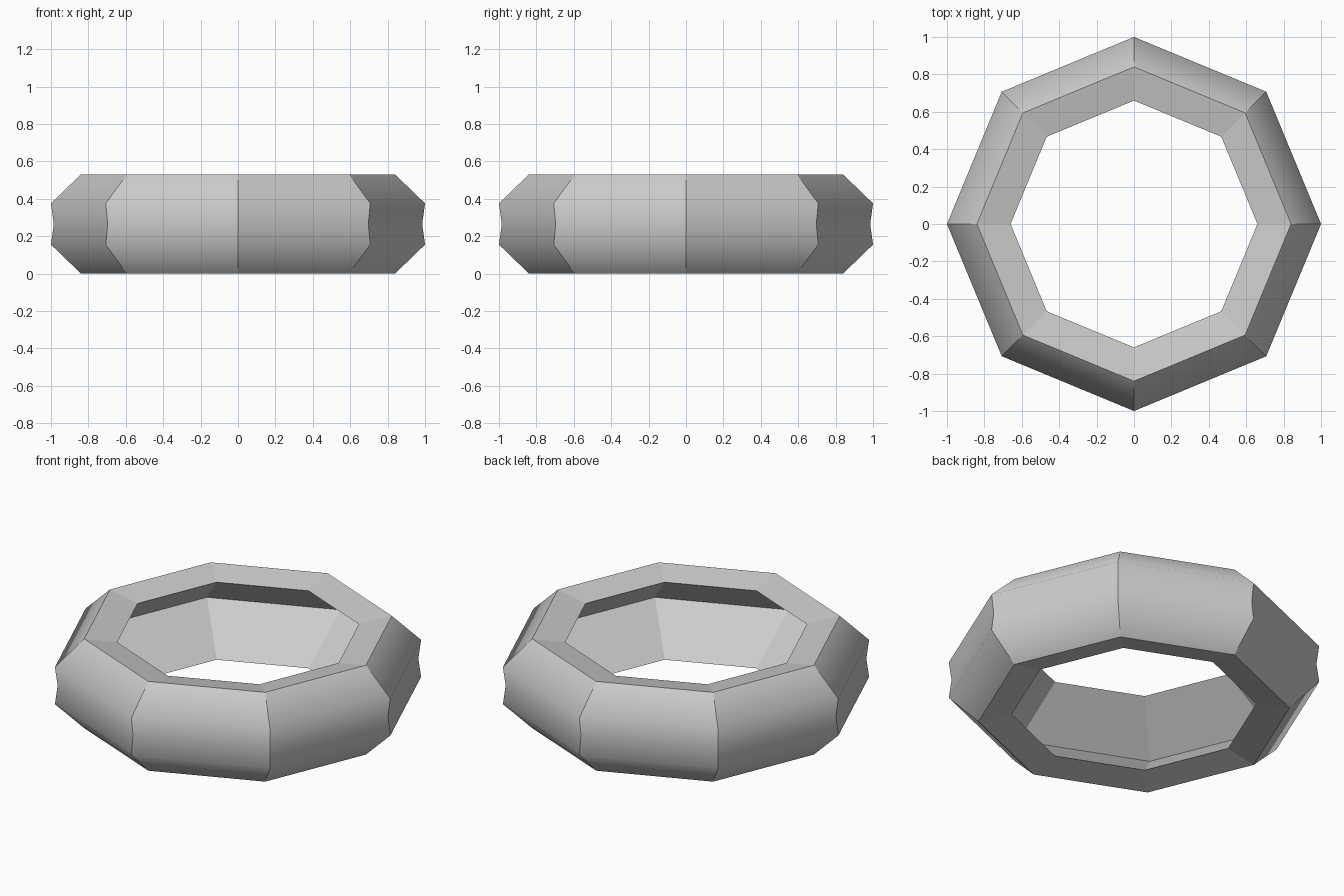
import bpy, bmesh
from math import tau
from mathutils import Matrix

if "Cube" in bpy.data.objects:
    bpy.data.objects.remove(bpy.data.objects["Cube"], do_unlink=True)

SIDES = 8
HEIGHT = 0.53
MID = HEIGHT / 2

# Upper half of the ring section: (radius, height), mirrored for the lower half
upper = [(1.0, 0.375), (0.84, HEIGHT), (0.66, 0.495)]
lower = [(r, HEIGHT - z) for r, z in reversed(upper)]
waist, groove = (0.985, MID), (0.965, MID)
section = [waist] + upper + [groove] + lower
smooth_rows = {0, 1, len(section) - 1}  # rounded outer tread

# Sweep the section around the vertical axis
bm = bmesh.new()
rings = []
for i in range(SIDES):
    turn = Matrix.Rotation(tau * i / SIDES, 3, "Z")
    rings.append([bm.verts.new(turn @ bm.verts.new((r, 0, z)).co) for r, z in section])
bmesh.ops.delete(bm, geom=[v for v in bm.verts if v not in {w for ring in rings for w in ring}])

n = len(section)
for i in range(SIDES):
    a, b = rings[i], rings[(i + 1) % SIDES]
    for j in range(n):
        k = (j + 1) % n
        bm.faces.new((a[j], b[j], b[k], a[k])).smooth = True
bmesh.ops.recalc_face_normals(bm, faces=bm.faces)

# Keep every edge crisp except the horizontal ones on the outer tread
for e in bm.edges:
    e.smooth = False
for i in range(SIDES):
    for j in smooth_rows:
        bm.edges.get((rings[i][j], rings[(i + 1) % SIDES][j])).smooth = True

mesh = bpy.data.meshes.new("ring_tire")
bm.to_mesh(mesh)
bm.free()

# Plain grey material
grey = bpy.data.materials.new("light_grey")
grey.use_nodes = True
color = (0.6, 0.6, 0.6, 1)
grey.diffuse_color = color
grey.node_tree.nodes["Principled BSDF"].inputs["Base Color"].default_value = color
mesh.materials.append(grey)

tire = bpy.data.objects.new("ring_tire", mesh)
bpy.context.collection.objects.link(tire)
